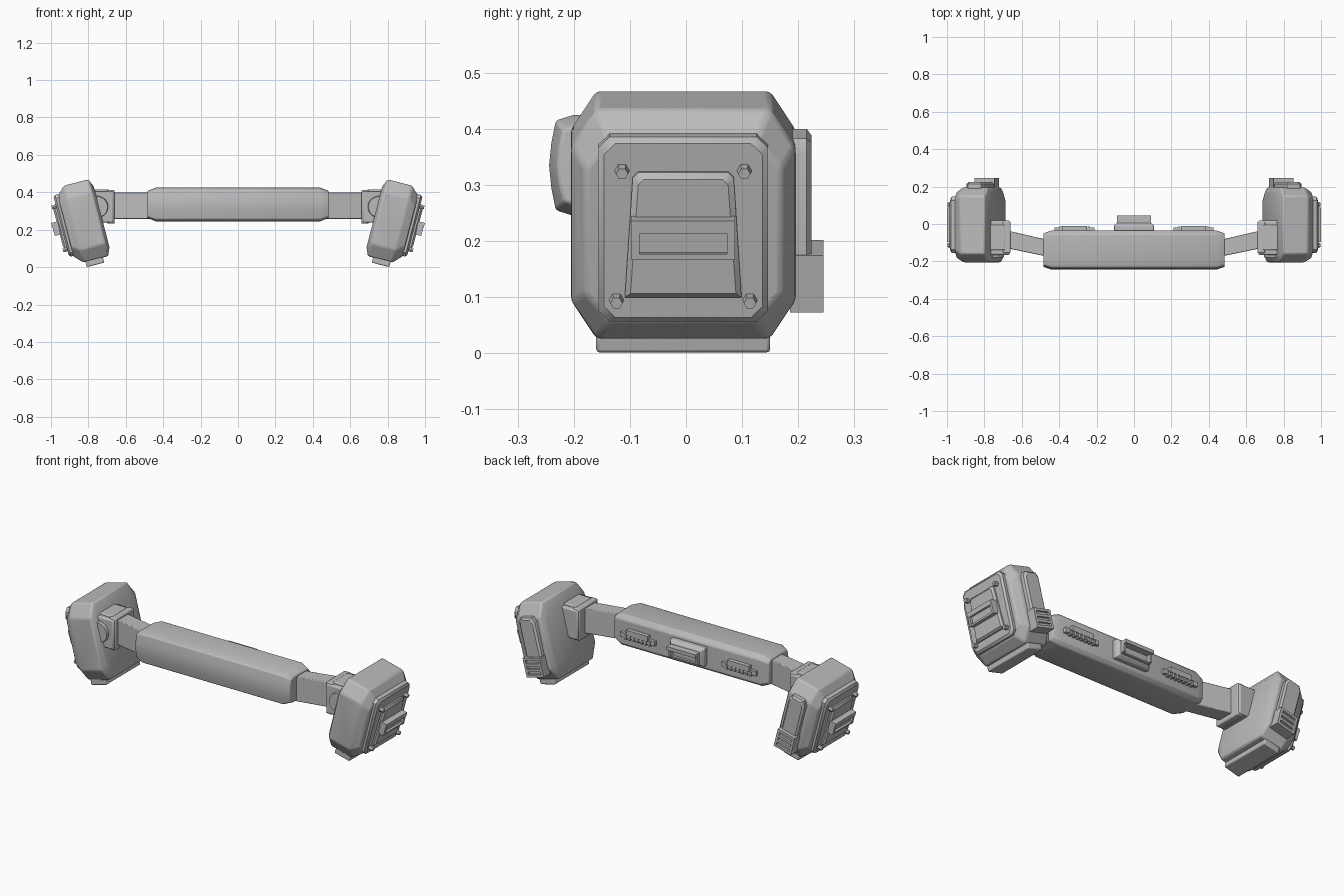
import bpy, bmesh, math
from mathutils import Matrix, Vector

cube = bpy.data.objects.get("Cube")
if cube:
    bpy.data.objects.remove(cube, do_unlink=True)

grey = bpy.data.materials.new("neutral_grey")
grey.use_nodes = True
COLOUR = (0.5, 0.5, 0.5, 1)
grey.diffuse_color = COLOUR
grey.node_tree.nodes["Principled BSDF"].inputs["Base Color"].default_value = COLOUR

# Pod frame: x points outward, y back, z up along the leaning pod
POD = Matrix.Translation((0.82, -0.005, 0.245)) @ Matrix.Rotation(math.radians(14.5), 4, 'Y')
WORLD = Matrix.Identity(4)


def finish(name, bm, frame=WORLD, mirror=False, bevel=0.0):
    bm.transform(frame)
    bmesh.ops.recalc_face_normals(bm, faces=bm.faces)
    mesh = bpy.data.meshes.new(name)
    bm.to_mesh(mesh)
    bm.free()
    mesh.materials.append(grey)
    obj = bpy.data.objects.new(name, mesh)
    bpy.context.collection.objects.link(obj)
    if bevel:
        mod = obj.modifiers.new("soft_edges", 'BEVEL')
        mod.width, mod.segments, mod.limit_method = bevel, 2, 'ANGLE'
        mod.angle_limit = math.radians(25)
    if mirror:
        obj.modifiers.new("other_side", 'MIRROR')
    bpy.ops.object.select_all(action='DESELECT')
    obj.select_set(True)
    bpy.context.view_layer.objects.active = obj
    bpy.ops.object.shade_smooth_by_angle(angle=math.radians(32))
    return obj


def add_loft(bm, rings):
    """Skin a list of equal point rings and cap both ends."""
    loops = [[bm.verts.new(p) for p in ring] for ring in rings]
    n = len(loops[0])
    for a, b in zip(loops, loops[1:]):
        for i in range(n):
            j = (i + 1) % n
            bm.faces.new((a[i], a[j], b[j], b[i]))
    bm.faces.new(loops[0])
    bm.faces.new(loops[-1])


def add_box(bm, x, y, z):
    size = Vector((x[1] - x[0], y[1] - y[0], z[1] - z[0]))
    mid = Vector((x[0] + x[1], y[0] + y[1], z[0] + z[1])) / 2
    bmesh.ops.create_cube(bm, size=1, matrix=Matrix.Translation(mid) @ Matrix.Diagonal((*size, 1)))


def boxes(name, items, **kw):
    bm = bmesh.new()
    for item in items:
        add_box(bm, *item)
    return finish(name, bm, **kw)


def loft(name, rings, **kw):
    bm = bmesh.new()
    add_loft(bm, rings)
    return finish(name, bm, **kw)


def octagon(x, hy, hz, cy, cz, z0=0.0):
    """Cut-corner rectangle across the x axis."""
    pts = [(hy, hz - cz), (hy - cy, hz), (cy - hy, hz), (-hy, hz - cz),
           (-hy, cz - hz), (cy - hy, -hz), (hy - cy, -hz), (hy, cz - hz)]
    return [(x, y, z + z0) for y, z in pts]


# Centre bar with a gently bulged front
SECTION = [(-.2, .425), (-.232, .415), (-.24, .375), (-.244, .335), (-.24, .295), (-.232, .255),
           (-.2, .245), (-.055, .247), (-.035, .265), (-.035, .4), (-.055, .423)]


def bar_ring(x, shrink_y, shrink_z):
    return [(x, -.137 + (y + .137) * shrink_y, .335 + (z - .335) * shrink_z) for y, z in SECTION]


loft("centre_bar", [bar_ring(-.485, .86, .8), bar_ring(-.44, 1, 1),
                    bar_ring(.44, 1, 1), bar_ring(.485, .86, .8)], bevel=.005)

# Centre module on the back of the bar, with a hooded slot
loft("module_base", [[(sx * (.107 - i), y, .335 + sz * (.052 - i)) for sx, sz in
                      ((-1, -1), (1, -1), (1, 1), (-1, 1))]
                     for y, i in ((-.045, 0), (-.01, 0), (.006, .014))], bevel=.004)
boxes("module_hood", [((-.09, .09), (0, .045), (.348, .368)), ((-.09, .09), (0, .02), (.3, .308)),
                      ((-.09, -.078), (0, .03), (.304, .352)), ((.078, .09), (0, .03), (.304, .352))])

# Ribbed strips beside the module
strips = [((.21, .425), (-.045, -.018), (.312, .338)), ((.25, .385), (-.045, -.012), (.33, .36))]
strips += [((x, x + .012), (-.045, -.013), (.305, .33)) for x in [.235 + i * .025 for i in range(7)]]
boxes("back_strip", strips, mirror=True)

# Slanted arms
loft("arm", [[(x, y, z) for y, z in ((f, .258), (b, .258), (b, .398), (f, .398))]
             for x, f, b in ((.46, -.175, -.085), (.70, -.125, -.03))], mirror=True, bevel=.004)

# Brackets joining the arms to the pods
boxes("bracket", [((.665, .79), (-.165, .02), (.238, .405))], mirror=True, bevel=.008)
boxes("bracket_cap", [((.69, .775), (-.14, -.005), (.39, .415))], mirror=True, bevel=.006)
boxes("bracket_collar", [((.66, .70), (-.155, .012), (.232, .412))], mirror=True, bevel=.006)
bm = bmesh.new()
bmesh.ops.create_cone(bm, cap_ends=True, segments=32, radius1=.062, radius2=.055, depth=.04)
finish("bracket_pivot", bm, mirror=True,
       frame=Matrix.Translation((.752, -.16, .322)) @ Matrix.Rotation(math.pi / 2, 4, 'X'))

# Pod shell: cut-corner body tapering on both sides
loft("pod_body", [octagon(x, .2 - iy, .212 - iz, .045, .07 - iz * .4) for x, iy, iz in
                  ((-.094, .025, .045), (-.075, 0, 0), (.06, 0, 0), (.105, .025, .045))],
     frame=POD, mirror=True, bevel=.008)
boxes("pod_foot", [((-.046, .05), (-.155, .155), (-.24, -.2))], frame=POD, mirror=True, bevel=.006)

# Outer plate and raised tapered panel
loft("outer_plate", [octagon(x, .151 - i, .17 - i, .02, .02, .006) for x, i in
                     ((.095, 0), (.118, 0), (.128, .01))], frame=POD, mirror=True)
loft("raised_panel", [[(x, y, z) for y, z in ((-.104 + i, -.115 + i), (.104 - i, -.115 + i),
                                              (.09 - i, .105 - i), (.08 - i, .115 - i),
                                              (-.08 + i, .115 - i), (-.09 + i, .105 - i))]
                      for x, i in ((.12, 0), (.136, 0), (.146, .01))], frame=POD, mirror=True)

# Scoop standing out from the panel
boxes("outer_scoop", [((.14, .176), (-.092, .092), (.012, .036)),
                      ((.14, .16), (-.08, .08), (-.034, .014)),
                      ((.14, .174), (-.092, -.078), (-.036, .014)),
                      ((.14, .174), (.078, .092), (-.036, .014)),
                      ((.14, .172), (-.08, .08), (-.036, -.026))], frame=POD, mirror=True)

# Hexagonal corner bolts
bm = bmesh.new()
for y, z in ((-.109, .116), (.109, .116), (-.119, -.122), (.119, -.122)):
    bmesh.ops.create_cone(bm, cap_ends=True, segments=6, radius1=.014, radius2=.011, depth=.03,
                          matrix=Matrix.Translation((.136, y, z)) @ Matrix.Rotation(math.pi / 2, 4, 'Y'))
finish("corner_bolts", bm, frame=POD, mirror=True)

# Rear panel and slotted vent
loft("rear_panel", [[(x, y, z) for x, z in ((-.055 + i, -.165), (.045 - i, -.165), (.045 - i, .125 - i),
                                            (.03 - i, .15 - i), (-.04 + i, .15 - i), (-.055 + i, .125 - i))]
                    for y, i in ((.19, 0), (.22, 0), (.229, .01))], frame=POD, mirror=True)
vent = [((-.06, .05), (.19, .238), (-.165, -.06)),
        ((-.06, -.046), (.2, .25), (-.165, -.06)), ((.036, .05), (.2, .25), (-.165, -.06))]
vent += [((-.05, .04), (.2, .25), (z, z + .014)) for z in (-.165, -.135, -.105, -.074)]
boxes("rear_vent", vent, frame=POD, mirror=True)
